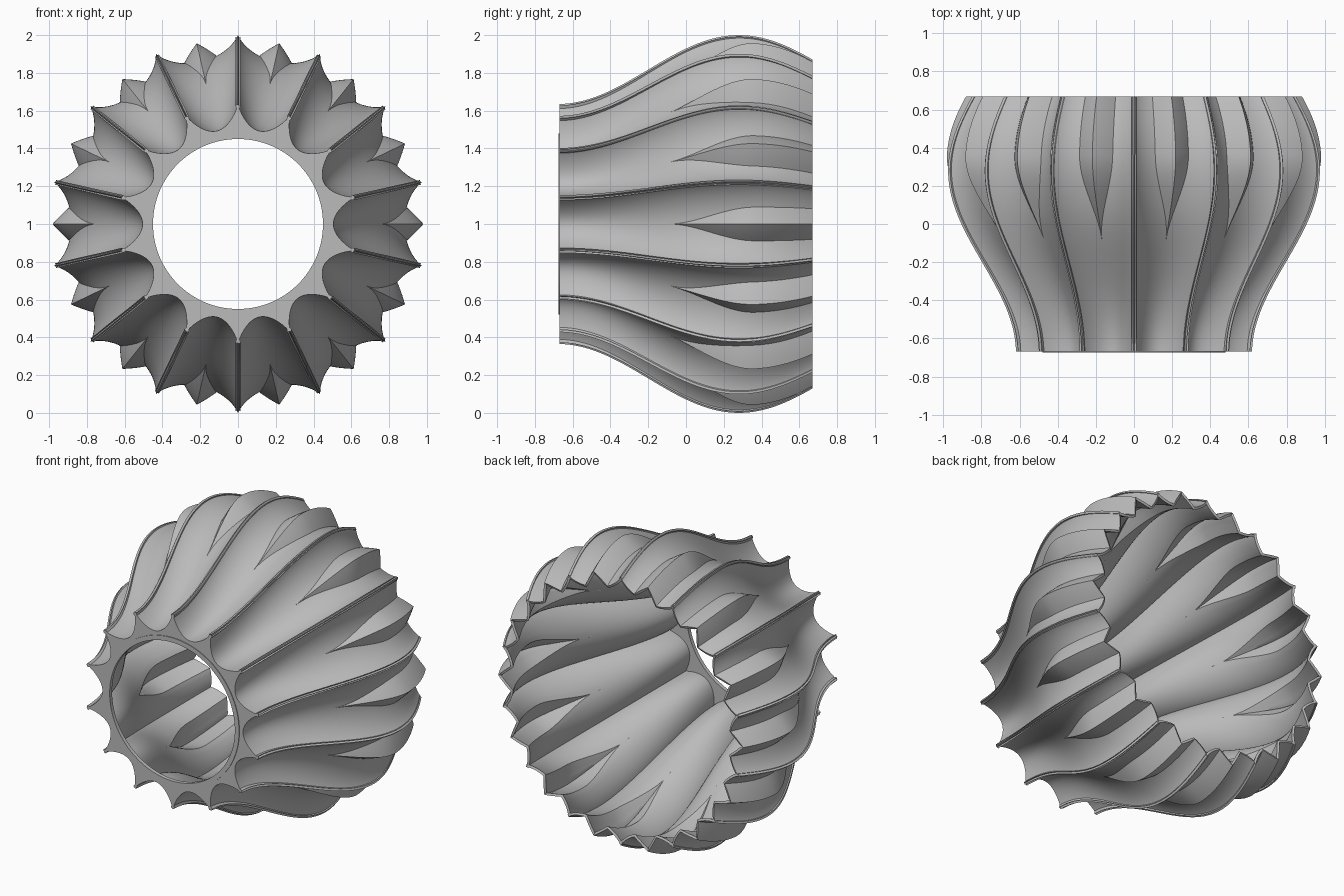
import bpy, bmesh, math

if "Cube" in bpy.data.objects:
    bpy.data.objects.remove(bpy.data.objects["Cube"])

PETALS = 14
HALF = math.pi / PETALS          # angle from valley middle to main ridge
FRONT, BACK, AXIS_Z = -0.67, 0.67, 1.0
ROWS, ARC, FLANK = 64, 14, 5
LEAF_START = -0.09

grey = bpy.data.materials.new("warm_grey")
grey.use_nodes = True
grey.diffuse_color = (0.5, 0.5, 0.5, 1)
grey.node_tree.nodes["Principled BSDF"].inputs["Base Color"].default_value = (0.5, 0.5, 0.5, 1)


def smooth(u):
    u = max(0.0, min(1.0, u))
    return u * u * (3 - 2 * u)


def ridge(y):
    return 0.8175 + 0.1825 * math.cos(math.pi * (y - 0.28) / 0.96)


def scallop(y, t):
    """Concave arc radius; t is 0 in the valley and 1 on the main ridge."""
    depth = 0.13 - 0.04 * smooth((y - 0.1) / 0.57)
    a = 0.94
    f = (1 - math.sqrt(1 - (a * t) ** 2)) / (1 - math.sqrt(1 - a * a))
    return ridge(y) - depth * (1 - f)


def leaf(y, t):
    """Straight-sided small ridge that rises out of the valley."""
    return scallop(y, 0) + 0.1 * smooth((y - LEAF_START) / 0.45) - 0.19 * t


def half_section(y):
    """(t, radius) from the valley middle to just before the main ridge."""
    lo, hi = 0.0, 1.0
    if y <= LEAF_START:
        hi = 0.0
    for _ in range(30):
        mid = (lo + hi) / 2
        if leaf(y, mid) > scallop(y, mid):
            lo = mid
        else:
            hi = mid
    c = hi
    pts = [(c * i / FLANK, leaf(y, c * i / FLANK)) for i in range(FLANK)]
    for i in range(ARC + 1):
        t = c + (1 - c) * math.sin(math.pi / 2 * i / ARC)
        pts.append((t, scallop(y, t)))
    return pts


def ring_points(y):
    half = half_section(y)
    petal = [(-t, r) for t, r in reversed(half[1:])] + half[:-1]
    pts = []
    for k in range(PETALS):
        for t, r in petal:
            ang = (2 * k + 1 + t) * HALF
            pts.append((r * math.sin(ang), y, AXIS_Z + r * math.cos(ang)))
    return pts


def circle_points(radius, y, n):
    return [(radius * math.sin(2 * math.pi * i / n), y,
             AXIS_Z + radius * math.cos(2 * math.pi * i / n)) for i in range(n)]


def loft(name, loops, closed=False, thickness=0.0):
    bm = bmesh.new()
    rows = [[bm.verts.new(p) for p in loop] for loop in loops]
    pairs = list(zip(rows, rows[1:])) + ([(rows[-1], rows[0])] if closed else [])
    for a, b in pairs:
        n = len(a)
        for i in range(n):
            j = (i + 1) % n
            bm.faces.new((a[i], b[i], b[j], a[j]))
    bmesh.ops.remove_doubles(bm, verts=bm.verts, dist=1e-5)
    bmesh.ops.recalc_face_normals(bm, faces=bm.faces)
    mesh = bpy.data.meshes.new(name)
    bm.to_mesh(mesh)
    bm.free()
    ob = bpy.data.objects.new(name, mesh)
    bpy.context.collection.objects.link(ob)
    mesh.materials.append(grey)
    bpy.ops.object.select_all(action='DESELECT')
    ob.select_set(True)
    bpy.context.view_layer.objects.active = ob
    if thickness:
        mod = ob.modifiers.new("thickness", 'SOLIDIFY')
        mod.thickness = thickness
        mod.offset = -1
        bpy.ops.object.modifier_apply(modifier=mod.name)
    bpy.ops.object.shade_smooth_by_angle(angle=math.radians(30))
    return ob


# Fluted shade: rows lofted along the axis, with one row where the leaves begin
ys = [FRONT + (BACK - FRONT) * i / ROWS for i in range(ROWS + 1)]
ys = sorted(ys + [LEAF_START])
loft("fluted_shade", [ring_points(y) for y in ys], thickness=0.015)

# Flat star-shaped front plate with a round opening
outer, outer_in = ring_points(FRONT), ring_points(FRONT + 0.015)
n = len(outer)
loft("front_plate", [outer, circle_points(0.45, FRONT, n),
                     circle_points(0.45, FRONT + 0.015, n), outer_in], closed=True)

# Thin collar around the opening
loft("opening_collar", [circle_points(r, y, 128) for r, y in
                        ((0.45, FRONT - 0.005), (0.48, FRONT - 0.005),
                         (0.48, FRONT + 0.02), (0.45, FRONT + 0.02))], closed=True)
